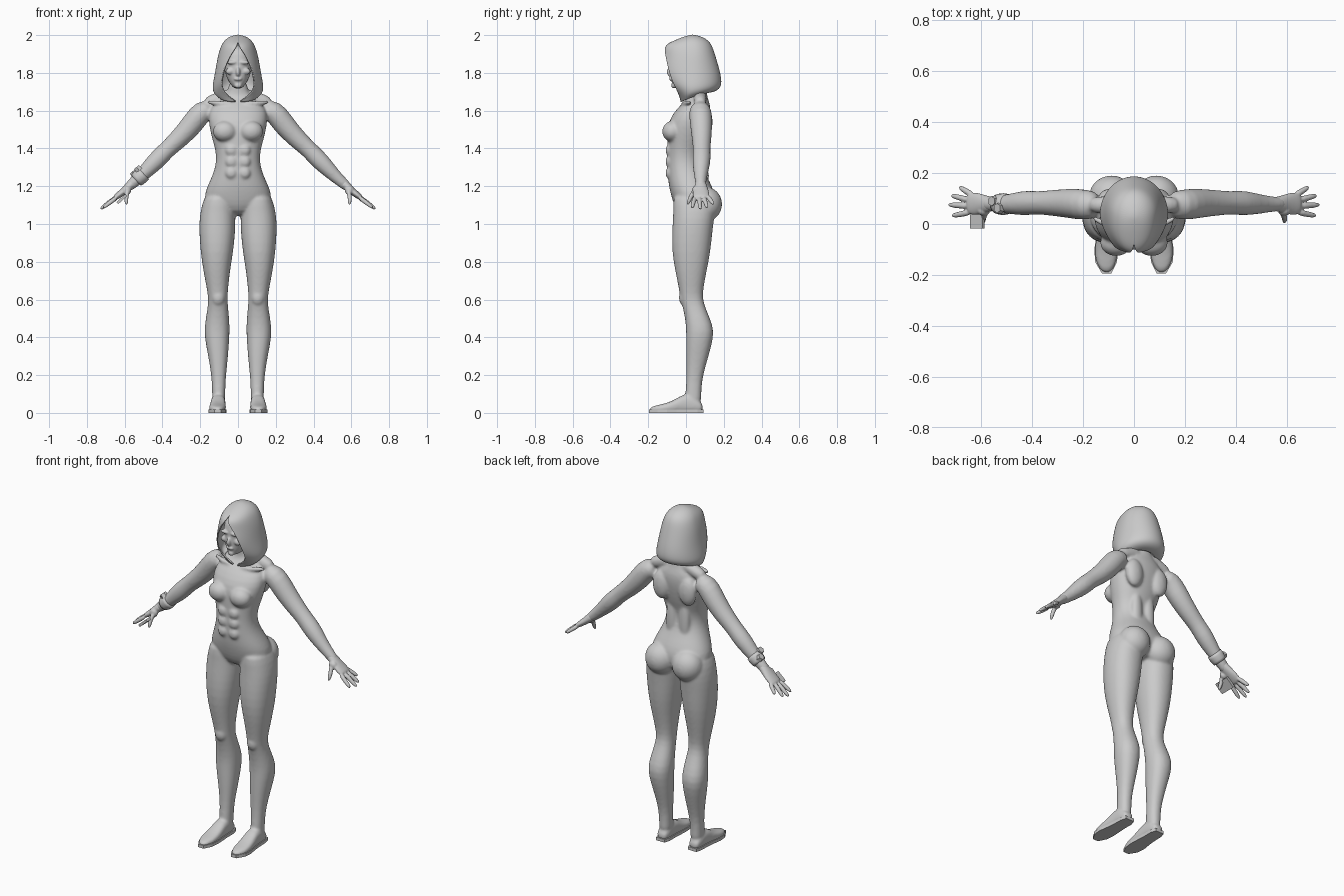
import bpy, bmesh, math
from mathutils import Vector, Matrix

cube = bpy.data.objects.get("Cube")
if cube:
    bpy.data.objects.remove(cube)

grey = bpy.data.materials.new("plain_grey")
grey.use_nodes = True
grey.diffuse_color = (0.6, 0.6, 0.6, 1)
grey.node_tree.nodes["Principled BSDF"].inputs["Base Color"].default_value = (0.6, 0.6, 0.6, 1)
SIDES = (1, -1)


def skin(bm, rings, closed=True):
    """Bridge a list of point rings with quads, capping closed ones."""
    rows = [[bm.verts.new(p) for p in ring] for ring in rings]
    count = len(rows[0])
    for low, high in zip(rows, rows[1:]):
        for i in range(count if closed else count - 1):
            j = (i + 1) % count
            bm.faces.new((low[i], low[j], high[j], high[i]))
    if closed:
        bm.faces.new(rows[0])
        bm.faces.new(rows[-1])


def oval(power=0.9, count=20):
    """Unit rounded oval as a list of (u, v) pairs."""
    def soft(value):
        return math.copysign(abs(value) ** power, value)
    angles = [math.tau * i / count for i in range(count)]
    return [(soft(math.cos(a)), soft(math.sin(a))) for a in angles]


def stack(bm, rows, side=1):
    """Horizontal ovals given by height and x / y bounds."""
    skin(bm, [[Vector((side * ((x0 + x1) / 2 + u * (x1 - x0) / 2),
                       (y0 + y1) / 2 + v * (y1 - y0) / 2, z)) for u, v in oval()]
              for z, x0, x1, y0, y1 in rows])


def limb(bm, points, side=1):
    """Tube across its path; each point is x, y, z, half-width, half-thickness."""
    centres = [Vector(p[:3]) for p in points]
    rings = []
    for i, p in enumerate(points):
        along = (centres[min(i + 1, len(points) - 1)] - centres[max(i - 1, 0)]).normalized()
        across = Vector((0, 1, 0))
        across = (across - along * across.dot(along)).normalized()
        normal = along.cross(across)
        ring = [centres[i] + across * u * p[3] + normal * v * p[-1] for u, v in oval(1, 16)]
        rings.append([Vector((side * q.x, q.y, q.z)) for q in ring])
    skin(bm, rings)


def blob(bm, centre, radii, side=1):
    place = Matrix.Translation((side * centre[0], centre[1], centre[2])) @ Matrix.Diagonal((*radii, 1))
    bmesh.ops.create_icosphere(bm, subdivisions=3, radius=1, matrix=place)


def finish(name, bm, smooth=True):
    bmesh.ops.recalc_face_normals(bm, faces=bm.faces)
    mesh = bpy.data.meshes.new(name)
    bm.to_mesh(mesh)
    bm.free()
    for face in mesh.polygons:
        face.use_smooth = smooth
    mesh.materials.append(grey)
    obj = bpy.data.objects.new(name, mesh)
    bpy.context.collection.objects.link(obj)
    return obj


def fuse(obj, voxel, passes):
    """Round the parts, melt them into one skin and relax it."""
    obj.modifiers.new("round", "SUBSURF").levels = 1
    obj.modifiers["round"].render_levels = 1
    melt = obj.modifiers.new("melt", "REMESH")
    melt.mode = "VOXEL"
    melt.voxel_size = voxel
    melt.use_smooth_shade = True
    relax = obj.modifiers.new("relax", "SMOOTH")
    relax.factor = 0.5
    relax.iterations = passes


# Torso and neck: height, half-width, front, back
torso = [(1.04, .09, -.03, .12), (1.10, .17, -.065, .15), (1.15, .182, -.08, .155),
         (1.20, .164, -.092, .14), (1.25, .14, -.097, .112), (1.30, .122, -.1, .088),
         (1.35, .116, -.1, .078), (1.40, .123, -.1, .085), (1.45, .138, -.1, .105),
         (1.52, .155, -.1, .122), (1.58, .16, -.075, .132), (1.63, .14, -.03, .13),
         (1.665, .09, .01, .115), (1.70, .052, .015, .11), (1.77, .047, 0, .1)]
# Leg: height, inner, outer, front, back
leg = [(1.17, .03, .17, -.07, .13), (1.10, .015, .193, -.068, .16), (1.03, .012, .206, -.07, .15),
       (.95, .014, .206, -.075, .14), (.85, .025, .199, -.075, .13), (.75, .042, .184, -.058, .11),
       (.66, .052, .166, -.038, .092), (.60, .056, .156, -.03, .088), (.54, .05, .164, -.012, .11),
       (.46, .043, .178, 0, .145), (.40, .045, .178, 0, .147), (.30, .052, .158, 0, .12),
       (.20, .063, .141, .003, .09), (.12, .068, .137, -.002, .08), (.03, .066, .138, -.01, .085)]
# Foot: y, inner, outer, bottom, top
foot = [(.092, .078, .132, .008, .045), (.06, .067, .141, 0, .075), (0, .067, .143, 0, .11),
        (-.05, .064, .148, 0, .075), (-.1, .062, .156, 0, .052), (-.15, .067, .152, 0, .042),
        (-.195, .09, .125, .005, .03)]
# Arm: centre and radius
arm = [(.13, .075, 1.61, .048), (.19, .075, 1.6, .062), (.235, .08, 1.538, .061),
       (.28, .082, 1.485, .056), (.33, .083, 1.435, .051), (.375, .083, 1.395, .046),
       (.42, .083, 1.348, .05), (.46, .08, 1.308, .046), (.51, .078, 1.257, .036),
       (.56, .078, 1.213, .029), (.59, .078, 1.187, .026)]

body = bmesh.new()
stack(body, [(z, -w, w, y0, y1) for z, w, y0, y1 in torso])
for s in SIDES:
    stack(body, leg, s)
    skin(body, [[Vector((s * ((x0 + x1) / 2 + u * (x1 - x0) / 2), y,
                         (z0 + z1) / 2 + v * (z1 - z0) / 2)) for u, v in oval(0.75)]
                for y, x0, x1, z0, z1 in foot])
    limb(body, arm, s)
    # Trapezius and collarbone
    limb(body, [(.02, .075, 1.69, .035), (.1, .075, 1.665, .035), (.18, .075, 1.635, .035)], s)
    limb(body, [(.02, -.015, 1.635, .012), (.09, -.015, 1.64, .012), (.17, .03, 1.645, .014)], s)
    # Chest, seat, shoulder blade, lower back, knee
    blob(body, (.07, -.073, 1.49), (.064, .054, .056), s)
    blob(body, (.088, .108, 1.105), (.09, .084, .092), s)
    blob(body, (.085, .105, 1.54), (.055, .036, .085), s)
    blob(body, (.042, .072, 1.33), (.034, .025, .16), s)
    blob(body, (.105, -.008, .61), (.036, .03, .045), s)
    for height in (1.27, 1.33, 1.39):
        blob(body, (.035, -.088, height), (.032, .021, .032), s)
fuse(finish("body", body), 0.007, 9)

# Soles
for s, label in zip(SIDES, ("left", "right")):
    bm = bmesh.new()
    outline = [(x1, y) for y, x0, x1, *_ in foot] + [(x0, y) for y, x0, x1, *_ in reversed(foot)]
    skin(bm, [[Vector((s * x, y, z)) for x, y in outline] for z in (0, 0.018)])
    finish(label + "_sole", bm, False)

# Hands: palm, four fingers and thumb
fingers = [((.638, .048, 1.145), (.682, .038, 1.11), (.718, .032, 1.083)),
           ((.645, .07, 1.143), (.692, .073, 1.108), (.732, .076, 1.075)),
           ((.642, .092, 1.145), (.686, .104, 1.112), (.72, .113, 1.084)),
           ((.63, .112, 1.15), (.662, .13, 1.125), (.688, .147, 1.103)),
           ((.58, .05, 1.185), (.594, .025, 1.145), (.59, .006, 1.098))]
for s, label in zip(SIDES, ("left", "right")):
    bm = bmesh.new()
    limb(bm, [(.545, .078, 1.227, .028, .028), (.575, .078, 1.2, .032, .024),
              (.605, .079, 1.174, .043, .02), (.635, .08, 1.15, .046, .017),
              (.656, .08, 1.135, .04, .014)], s)
    for base, middle, tip in fingers:
        limb(bm, [(*base, .013), (*middle, .012), (*tip, .009)], s)
    blob(bm, (.59, .052, 1.178), (.025, .02, .025), s)
    fuse(finish(label + "_hand", bm), 0.004, 3)

# Head with brow, nose, lips and chin
bm = bmesh.new()
stack(bm, [(z, -w, w, y0, y1) for z, w, y0, y1 in (
    (1.715, .02, -.065, .02), (1.74, .042, -.075, .05), (1.78, .064, -.083, .09),
    (1.84, .078, -.085, .12), (1.90, .074, -.08, .12), (1.95, .045, -.045, .09))])
blob(bm, (0, -.084, 1.805), (.012, .018, .026))
blob(bm, (0, -.078, 1.768), (.022, .011, .01))
blob(bm, (0, -.066, 1.733), (.02, .013, .015))
for s in SIDES:
    blob(bm, (.032, -.075, 1.855), (.03, .014, .01), s)
    blob(bm, (.042, -.066, 1.808), (.024, .015, .018), s)
fuse(finish("head", bm), 0.005, 3)

# Hood: height, half-width, back, middle, front edge, half-opening, lift at the back
hood = [(2.004, .001, .036, .035, .034, 0, 0), (1.992, .046, .085, .035, -.012, 0, 0),
        (1.972, .072, .118, .035, -.062, 0, 0), (1.945, .09, .138, .04, -.117, .004, 0),
        (1.90, .105, .153, .04, -.11, .037, 0), (1.85, .114, .168, .04, -.1, .064, 0),
        (1.80, .122, .182, .04, -.088, .08, 0), (1.75, .132, .19, .04, -.07, .088, 0),
        (1.71, .136, .182, .04, -.05, .085, .01), (1.675, .127, .155, .03, -.035, .055, .025),
        (1.645, .1, .12, .03, -.028, .004, .05)]
bm = bmesh.new()
rings = []
for z, wide, back, mid, front, gap, lift in hood:
    end = math.pi - math.asin(gap / wide)
    reach = (mid - front) / -math.cos(end)
    ring = []
    for i in range(33):
        a = end * (i / 16 - 1)
        c = math.cos(a)
        ring.append(Vector((wide * math.sin(a), mid + c * (back - mid if c > 0 else reach),
                            z + lift * (1 + c) / 2)))
    rings.append(ring)
skin(bm, rings, closed=False)
bmesh.ops.remove_doubles(bm, verts=bm.verts, dist=0.003)
cowl = finish("hood", bm)
cowl.modifiers.new("round", "SUBSURF").levels = 2
cowl.modifiers.new("cloth", "SOLIDIFY").thickness = 0.007

# Right wrist band with two hexagonal studs
bm = bmesh.new()
limb(bm, [(.50, .078, 1.267, .041), (.512, .078, 1.256, .043),
          (.53, .078, 1.24, .041), (.54, .078, 1.231, .037)], -1)
finish("wrist_band", bm)
tilt = Matrix.Rotation(math.radians(-42), 4, "Y")
bm = bmesh.new()
for spot in ((-.53, .062, 1.292), (-.552, .09, 1.268)):
    bmesh.ops.create_cone(bm, cap_ends=True, segments=6, radius1=.022, radius2=.019, depth=.024,
                          matrix=Matrix.Translation(spot) @ tilt)
finish("wrist_studs", bm, False)

# Plate held under the right palm
bm = bmesh.new()
bmesh.ops.create_cube(bm, size=1, matrix=Matrix.Translation((-.615, .03, 1.132)) @ tilt
                      @ Matrix.Diagonal((.065, .095, .014, 1)))
finish("palm_plate", bm, False)
